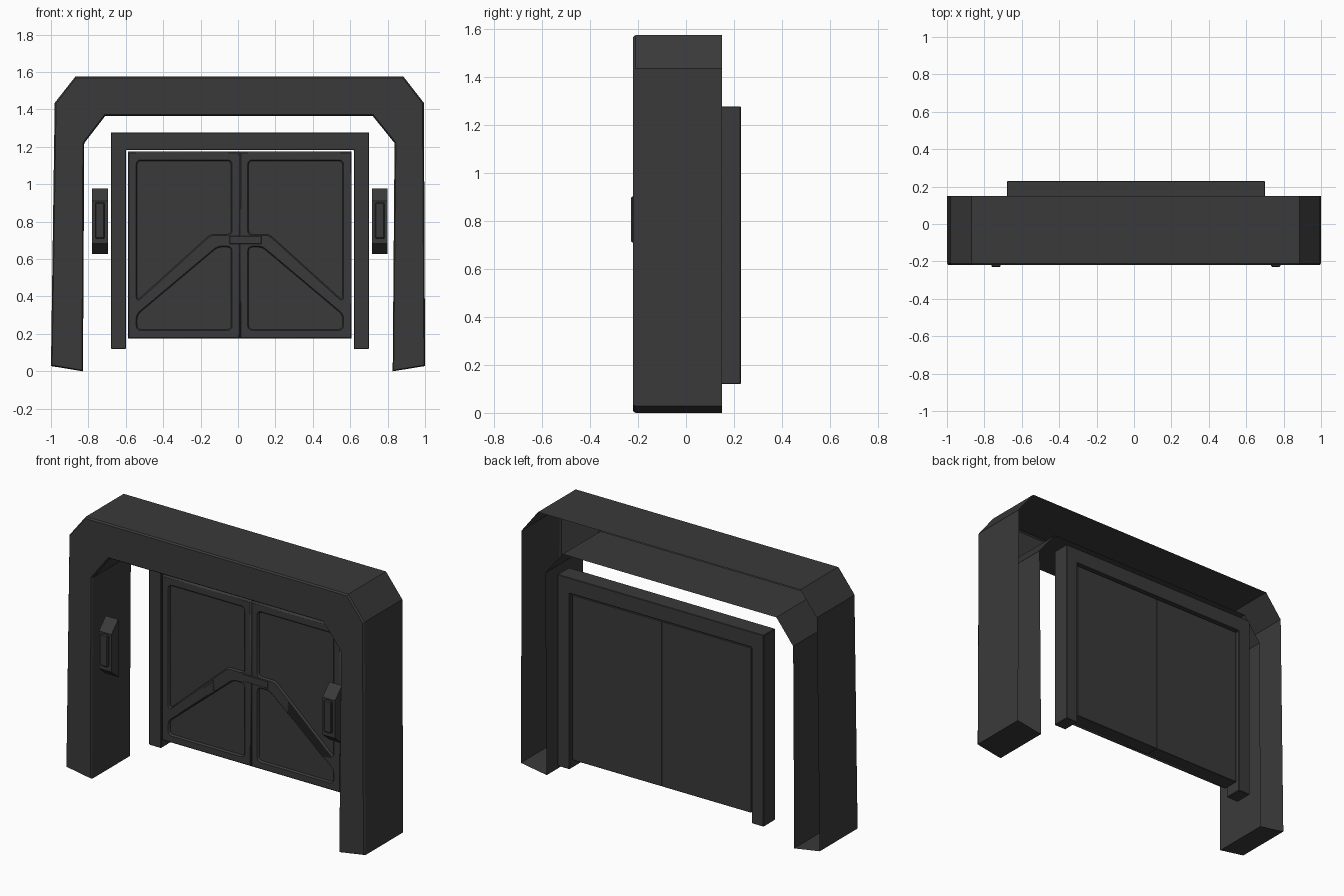
import bpy, bmesh, math
from mathutils import Vector, Matrix

if "Cube" in bpy.data.objects:
    bpy.data.objects.remove(bpy.data.objects["Cube"])

CX = 0.01  # door centre line
mat = bpy.data.materials.new("dark_grey")
mat.diffuse_color = (0.042, 0.042, 0.042, 1)
mat.use_nodes = True
mat.node_tree.nodes["Principled BSDF"].inputs["Base Color"].default_value = mat.diffuse_color


def finish(name, bm, bevel=0.0):
    bmesh.ops.recalc_face_normals(bm, faces=bm.faces)
    me = bpy.data.meshes.new(name)
    bm.to_mesh(me)
    bm.free()
    ob = bpy.data.objects.new(name, me)
    bpy.context.collection.objects.link(ob)
    me.materials.append(mat)
    if bevel:
        m = ob.modifiers.new("bevel", 'BEVEL')
        m.width, m.segments, m.limit_method = bevel, 1, 'ANGLE'
    return ob


def prism(name, start, end, bevel=0.0):
    """Closed solid between two matching outlines."""
    bm = bmesh.new()
    a, b = ([bm.verts.new(p) for p in loop] for loop in (start, end))
    bm.faces.new(a)
    bm.faces.new(b)
    for i in range(len(a)):
        j = (i + 1) % len(a)
        bm.faces.new((a[i], a[j], b[j], b[i]))
    return finish(name, bm, bevel)


def box(name, x0, x1, y0, y1, z0, z1, bevel=0.0, angle=0.0):
    bm = bmesh.new()
    bmesh.ops.create_cube(bm, size=1)
    bmesh.ops.scale(bm, vec=(x1 - x0, y1 - y0, z1 - z0), verts=bm.verts)
    bmesh.ops.rotate(bm, matrix=Matrix.Rotation(angle, 3, 'Y'), verts=bm.verts)
    bmesh.ops.translate(bm, verts=bm.verts,
                        vec=((x0 + x1) / 2, (y0 + y1) / 2, (z0 + z1) / 2))
    return finish(name, bm, bevel)


def rounded(pts, r=0.022, n=3):
    """Round each corner of a polygon."""
    out = []
    for i, p in enumerate(pts):
        p = Vector(p)
        a = p + (Vector(pts[i - 1]) - p).normalized() * r
        b = p + (Vector(pts[(i + 1) % len(pts)]) - p).normalized() * r
        for k in range(n + 1):
            t = k / n
            out.append(a * (1 - t) ** 2 + p * 2 * t * (1 - t) + b * t * t)
    return out


def pierced_plate(name, loops, y, half, chamfer):
    """Flat plate with holes and chamfered edges, from a filled curve."""
    cu = bpy.data.curves.new(name, 'CURVE')
    cu.dimensions, cu.fill_mode = '2D', 'BOTH'
    cu.extrude, cu.bevel_depth, cu.bevel_resolution = half - chamfer, chamfer, 0
    cu.offset = -chamfer
    for loop in loops:
        sp = cu.splines.new('POLY')
        sp.points.add(len(loop) - 1)
        for q, p in zip(sp.points, loop):
            q.co = (p[0], p[1], 0, 1)
        sp.use_cyclic_u = True
    ob = bpy.data.objects.new(name, cu)
    bpy.context.collection.objects.link(ob)
    ob.rotation_euler.x = math.pi / 2
    ob.location.y = y
    cu.materials.append(mat)
    bpy.ops.object.select_all(action='DESELECT')
    ob.select_set(True)
    bpy.context.view_layer.objects.active = ob
    bpy.ops.object.convert(target='MESH')


# Outer arch: a shell open at the back, with a chamfered front
arch = [(-1, .028), (-.98, 1.435), (-.87, 1.575), (.885, 1.575), (.994, 1.435),
        (1, .028), (.827, 0), (.837, 1.22), (.72, 1.365), (-.71, 1.365),
        (-.822, 1.22), (-.829, 0)]
bm = bmesh.new()
face = bm.faces.new([bm.verts.new((x, -.21, z)) for x, z in arch])
face.normal_update()
if face.normal.y > 0:
    face.normal_flip()
r = bmesh.ops.extrude_edge_only(bm, edges=list(face.edges))
bmesh.ops.translate(bm, vec=(0, .36, 0),
                    verts=[v for v in r['geom'] if isinstance(v, bmesh.types.BMVert)])
bmesh.ops.inset_region(bm, faces=[face], thickness=.008, depth=.01)
finish("outer_arch", bm)

# Door frame
frame = [(-.69, .12), (-.69, 1.278), (.69, 1.278), (.69, .12),
         (.609, .12), (.609, 1.184), (-.609, 1.184), (-.609, .12)]
prism("door_frame", *[[(CX + x, y, z) for x, z in frame] for y in (.12, .229)],
      bevel=.003)

for s, side in ((-1, "left"), (1, "right")):
    def mx(pts):
        return [(CX + s * p[0], p[1]) for p in pts]

    # Door leaf: slab plus raised surround with two recessed panels
    x0, x1 = sorted((CX, CX + s * .598))
    box(side + "_door_slab", x0, x1, .123, .218, .176, 1.174, .002)
    outline = [(0, .176), (.598, .176), (.598, 1.174), (0, 1.174)]
    upper = rounded([(.047, 1.125), (.549, 1.125), (.549, .378), (.158, .732), (.047, .732)])
    lower = rounded([(.047, .664), (.118, .664), (.549, .302), (.549, .224), (.047, .224)])
    pierced_plate(side + "_door_surround", [mx(outline), mx(upper), mx(lower)],
                  .125, .015, .006)

    # Grip ridges along the diagonal brace
    a = math.radians(41)
    for i in range(5):
        d = (i - 2) * .0105
        half = .19 - .008 * (4 - i)
        cx = CX + s * (.38 + d * math.sin(a))
        cz = .487 + d * math.cos(a)
        box(f"{side}_brace_ridge_{i + 1}", cx - half, cx + half, .104, .115,
            cz - .003, cz + .003, 0, s * a)

    # Side control box, tapered at top and bottom, with a raised plate
    c = CX + s * .748
    prof = [(-.15, .628), (-.215, .682), (-.215, .91), (-.15, .977)]
    prism(side + "_control_box",
          *[[(c + w, y, z) for y, z in prof] for w in (-.042, .042)])
    box(side + "_control_plate", c - .025, c + .025, -.229, -.205, .71, .902, .005)

# Centre latch across the two leaves
box("door_latch", -.045, .125, .106, .118, .68, .724, .002)
